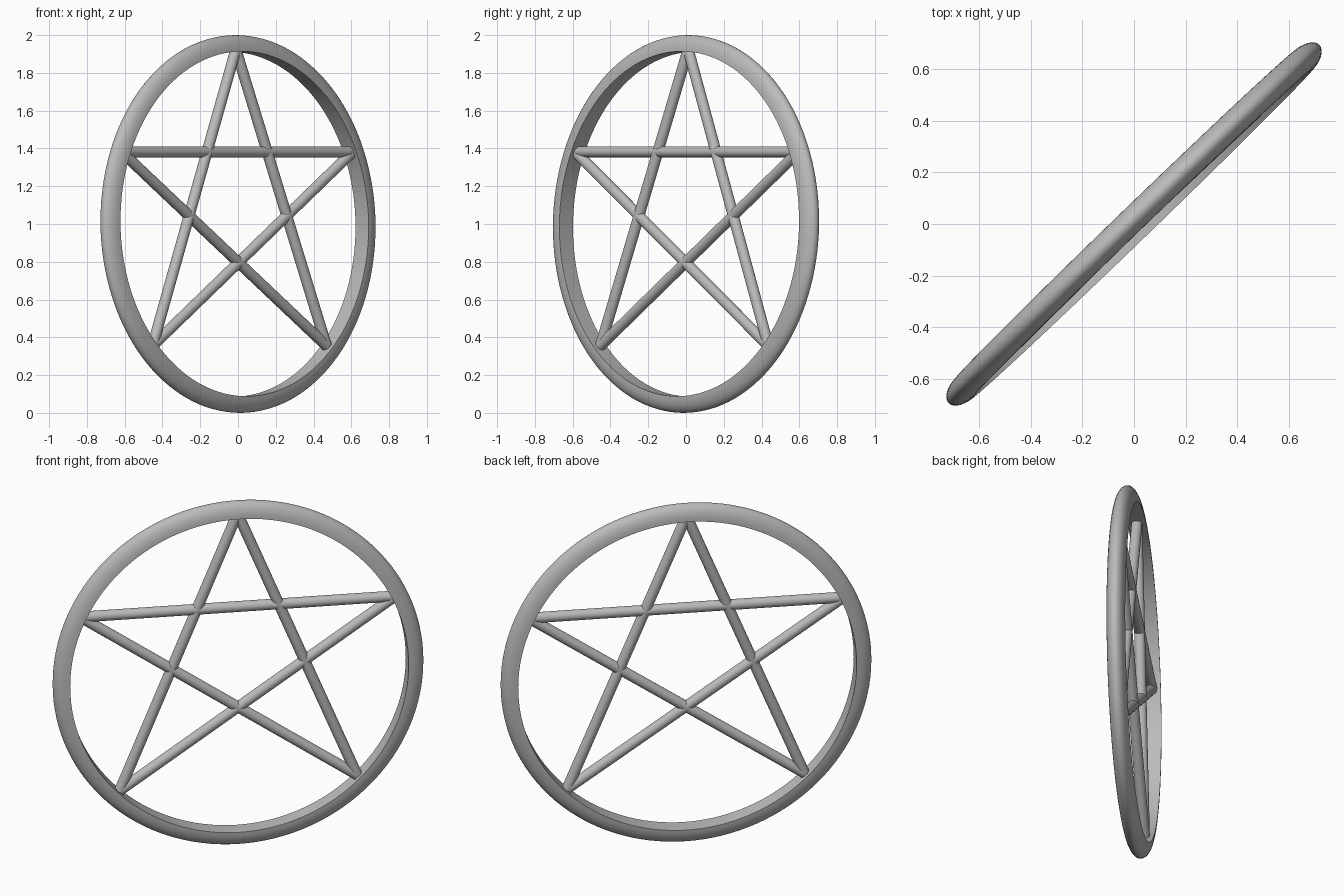
import bpy, bmesh, math
from mathutils import Vector, Matrix

cube = bpy.data.objects.get("Cube")
if cube:
    bpy.data.objects.remove(cube, do_unlink=True)

metal = bpy.data.materials.new("plain grey")
metal.use_nodes = True
GREY = (0.5, 0.5, 0.5, 1)
metal.diffuse_color = GREY
metal.node_tree.nodes["Principled BSDF"].inputs["Base Color"].default_value = GREY

# The pendant hangs in a turned, very slightly leaning plane
POSE = (Matrix.Translation((0, 0, 1))
        @ Matrix.Rotation(math.radians(44), 4, 'Z')
        @ Matrix.Rotation(math.radians(-1), 4, 'X'))


def finish(name, bm):
    bmesh.ops.recalc_face_normals(bm, faces=bm.faces)
    mesh = bpy.data.meshes.new(name)
    bm.to_mesh(mesh)
    bm.free()
    obj = bpy.data.objects.new(name, mesh)
    bpy.context.collection.objects.link(obj)
    mesh.materials.append(metal)
    obj.matrix_world = POSE
    bpy.ops.object.select_all(action='DESELECT')
    obj.select_set(True)
    bpy.context.view_layer.objects.active = obj
    bpy.ops.object.shade_smooth_by_angle(angle=math.radians(40))
    return obj


# Outer ring: domed outside, flat inner wall
INNER, DEPTH, HALF_WIDTH, STEPS = 0.913, 0.087, 0.05, 16
bm = bmesh.new()
angles = [math.pi * i / STEPS - math.pi / 2 for i in range(STEPS + 1)]
profile = [bm.verts.new((INNER + DEPTH * math.cos(a), HALF_WIDTH * math.sin(a), 0))
           for a in angles]
edges = [bm.edges.new((profile[i], profile[(i + 1) % len(profile)]))
         for i in range(len(profile))]
bmesh.ops.spin(bm, geom=profile + edges, cent=(0, 0, 0), axis=(0, 1, 0),
               angle=math.tau, steps=128, use_duplicate=False)
bmesh.ops.remove_doubles(bm, verts=bm.verts, dist=0.0005)
finish("outer_ring", bm)


# Star bars: round rods running between the five tips
def rod(name, start, end, radius=0.029):
    a, b = Vector((start[0], 0, start[1])), Vector((end[0], 0, end[1]))
    turn = (b - a).to_track_quat('Z', 'Y').to_matrix().to_4x4()
    bm = bmesh.new()
    bmesh.ops.create_cone(bm, cap_ends=True, segments=32, radius1=radius,
                          radius2=radius, depth=(b - a).length,
                          matrix=Matrix.Translation((a + b) / 2) @ turn)
    finish(name, bm)


TOP = (0, 0.925)
SIDE = (0.85, 0.382)
FOOT = (0.64, -0.645)
rod("star_crossbar", (-SIDE[0], SIDE[1]), SIDE)
for label, s in (("left", 1), ("right", -1)):
    foot = (s * FOOT[0], FOOT[1])
    rod("star_leg_" + label, TOP, foot)
    rod("star_diagonal_" + label, (-s * SIDE[0], SIDE[1]), foot)
